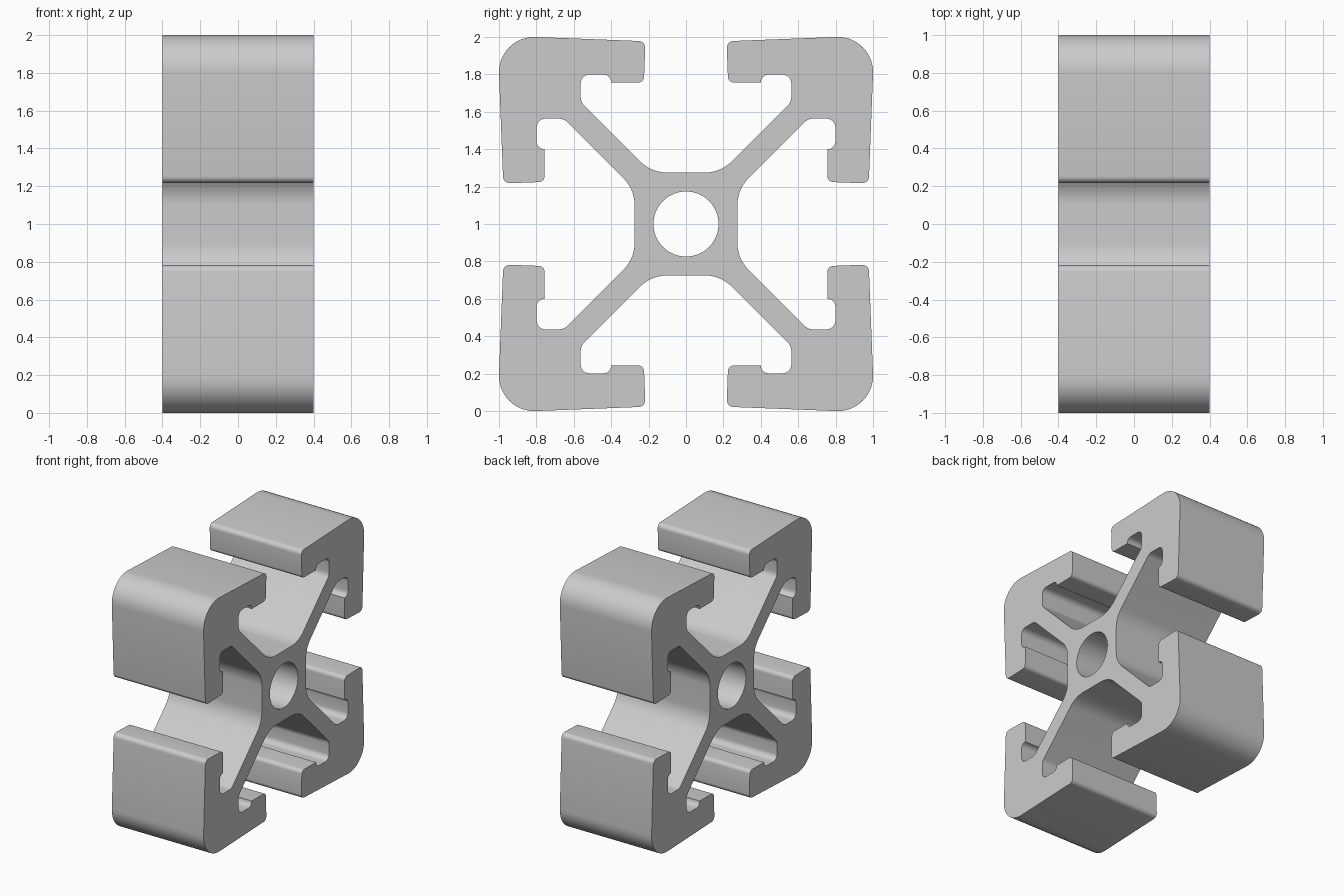
import bpy, bmesh, math
from mathutils import Vector, Matrix

if "Cube" in bpy.data.objects:
    bpy.data.objects.remove(bpy.data.objects["Cube"])

HALF_LEN = 0.4
HOLE_R = 0.174


def fillet(prev, cur, nxt, r, seg):
    """Points of an arc of radius r rounding the corner at cur."""
    a, b = (prev - cur).normalized(), (nxt - cur).normalized()
    half = a.angle(b) / 2
    t = r / math.tan(half)
    centre = cur + (a + b).normalized() * (r / math.sin(half))
    v0, v1 = cur + a * t - centre, cur + b * t - centre
    ang = math.pi - 2 * half
    return [centre + (v0 * math.sin((1 - i / seg) * ang) + v1 * math.sin(i / seg * ang)) / math.sin(ang)
            for i in range(seg + 1)]


# Half of one slot: core wall, web, pocket, lip (y, z from centre, corner radius)
half_slot = [
    (0.185, 0.275, 0.205),
    (0.563, 0.653, 0.06),
    (0.563, 0.798, 0.045),
    (0.400, 0.798, 0.04),
    (0.400, 0.757, 0),
    (0.225, 0.757, 0.03),
    (0.217, 0.977, 0.035),
]
corner = [(1.008, 1.008, 0.188)]

# Mirror across the diagonal for a quarter, then repeat around the centre
quarter = half_slot + corner + [(z, y, r) for y, z, r in reversed(half_slot)]
corners = []
for k in range(4):
    rot = Matrix.Rotation(-k * math.pi / 2, 2)
    corners += [(rot @ Vector((y, z)), r) for y, z, r in quarter]

outline = []
n = len(corners)
for i, (p, r) in enumerate(corners):
    if r:
        seg = 12 if r > 0.1 else 7
        outline += fillet(corners[i - 1][0], p, corners[(i + 1) % n][0], r, seg)
    else:
        outline.append(p)

# Centre bore
bore = [Vector((math.cos(a), math.sin(a))) * HOLE_R
        for a in (2 * math.pi * i / 64 for i in range(64))]

# Fill the cross-section and extrude it along x
bm = bmesh.new()
for loop in (outline, bore):
    vs = [bm.verts.new((-HALF_LEN, p.x, p.y + 1)) for p in loop]
    for i, v in enumerate(vs):
        bm.edges.new((vs[i - 1], v))
bmesh.ops.triangle_fill(bm, use_beauty=True, edges=bm.edges[:])
res = bmesh.ops.extrude_face_region(bm, geom=bm.faces[:], use_keep_orig=True)
moved = [g for g in res["geom"] if isinstance(g, bmesh.types.BMVert)]
bmesh.ops.translate(bm, vec=(2 * HALF_LEN, 0, 0), verts=moved)
bmesh.ops.recalc_face_normals(bm, faces=bm.faces[:])

mesh = bpy.data.meshes.new("slotted_extrusion")
bm.to_mesh(mesh)
bm.free()
obj = bpy.data.objects.new("slotted_extrusion", mesh)
bpy.context.collection.objects.link(obj)
bpy.context.view_layer.objects.active = obj
obj.select_set(True)
bpy.ops.object.shade_smooth_by_angle(angle=math.radians(30))
